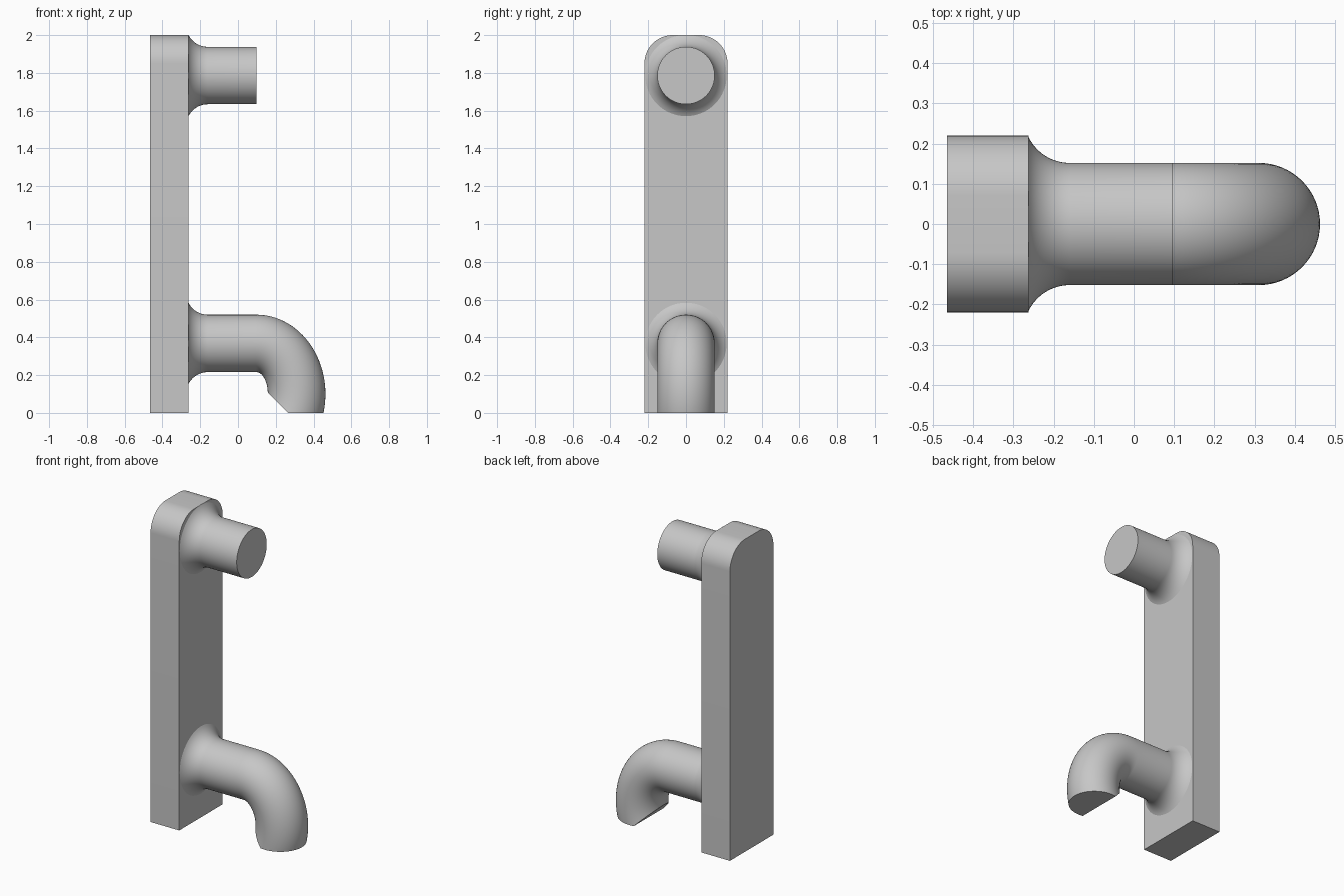
import bpy, bmesh
from math import sin, cos, pi, radians, asin
from mathutils import Vector

cube = bpy.data.objects.get("Cube")
if cube:
    bpy.data.objects.remove(cube, do_unlink=True)

grey = bpy.data.materials.new("plain_grey")
grey.use_nodes = True
grey.diffuse_color = (0.57, 0.57, 0.57, 1)
grey.node_tree.nodes["Principled BSDF"].inputs["Base Color"].default_value = grey.diffuse_color

SIDES = 64
TUBE_R = 0.152
FACE_X = -0.262      # front surface of the plate
BEND_X = 0.097       # end of the straight tubes


def finish(bm, name):
    bmesh.ops.recalc_face_normals(bm, faces=bm.faces)
    mesh = bpy.data.meshes.new(name)
    bm.to_mesh(mesh)
    bm.free()
    mesh.materials.append(grey)
    obj = bpy.data.objects.new(name, mesh)
    bpy.context.collection.objects.link(obj)
    bpy.ops.object.select_all(action='DESELECT')
    obj.select_set(True)
    bpy.context.view_layer.objects.active = obj
    bpy.ops.object.shade_smooth_by_angle(angle=radians(30))
    return obj


def loft(rings):
    """Skin a list of closed rings of points."""
    bm = bmesh.new()
    loops = [[bm.verts.new(p) for p in ring] for ring in rings]
    for a, b in zip(loops, loops[1:]):
        for i in range(SIDES):
            j = (i + 1) % SIDES
            bm.faces.new((a[i], a[j], b[j], b[i]))
    return bm, loops


def ring(top, bottom):
    """Round section between two points of the centre plane."""
    mid, half = (top + bottom) / 2, (top - bottom) / 2
    angles = [2 * pi * i / SIDES for i in range(SIDES)]
    return [mid + half * cos(a) + Vector((0, TUBE_R * sin(a), 0)) for a in angles]


# Upright plate with rounded top corners
def plate(half_width, corner, height):
    outline = [(half_width, 0)]
    for side, start in ((1, 0), (-1, 90)):
        for k in range(17):
            a = radians(start + 90 * k / 16)
            outline.append((side * (half_width - corner) + corner * cos(a),
                            height - corner + corner * sin(a)))
    outline.append((-half_width, 0))
    bm = bmesh.new()
    face = bm.faces.new([bm.verts.new((-0.465, y, z)) for y, z in outline])
    out = bmesh.ops.extrude_face_region(bm, geom=[face])
    verts = [v for v in out["geom"] if isinstance(v, bmesh.types.BMVert)]
    bmesh.ops.translate(bm, verts=verts, vec=(FACE_X + 0.465, 0, 0))
    return finish(bm, "back_plate")


# Straight tube with a concave flare where it meets the plate
def flared_tube(name, z, capped):
    fillet, length = 0.114, 0.102
    spread = asin(length / fillet)
    profile = []
    for k in range(13):
        a = spread * (1 - k / 12)
        profile.append((FACE_X + length - fillet * sin(a),
                        TUBE_R + fillet * (1 - cos(a))))
    profile.append((BEND_X, TUBE_R))
    angles = [2 * pi * i / SIDES for i in range(SIDES)]
    bm, loops = loft([[(x, r * sin(a), z + r * cos(a)) for a in angles]
                      for x, r in profile])
    if capped:
        bm.faces.new(loops[-1])
    finish(bm, name)


# Downturned hook end, trimmed by a slanted plane and by the floor plane
def hook_bend(axis_z):
    centre_z = 0.1
    outer, inner = axis_z + TUBE_R - centre_z, axis_z - TUBE_R - centre_z
    rings = []
    for k in range(41):
        t = radians(155 * k / 40)
        top = Vector((BEND_X + 0.366 * sin(t), 0, centre_z + outer * cos(t)))
        low = Vector((BEND_X + 0.061 * sin(t), 0, centre_z + inner * cos(t)))
        rings.append(ring(top, low))
    bm, loops = loft(rings)
    bm.faces.new(loops[-1])
    for point, normal in (((0.265, 0, 0), (-1, 0, -1)), ((0, 0, 0), (0, 0, -1))):
        cut = bmesh.ops.bisect_plane(
            bm, geom=bm.verts[:] + bm.edges[:] + bm.faces[:], dist=1e-5,
            plane_co=point, plane_no=normal, clear_outer=True)
        edges = [e for e in cut["geom_cut"] if isinstance(e, bmesh.types.BMEdge)]
        bmesh.ops.holes_fill(bm, edges=edges, sides=0)
    finish(bm, "hook_bend")


plate(0.22, 0.15, 2.0)
flared_tube("upper_peg", 1.786, True)
flared_tube("lower_arm", 0.368, False)
hook_bend(0.368)
